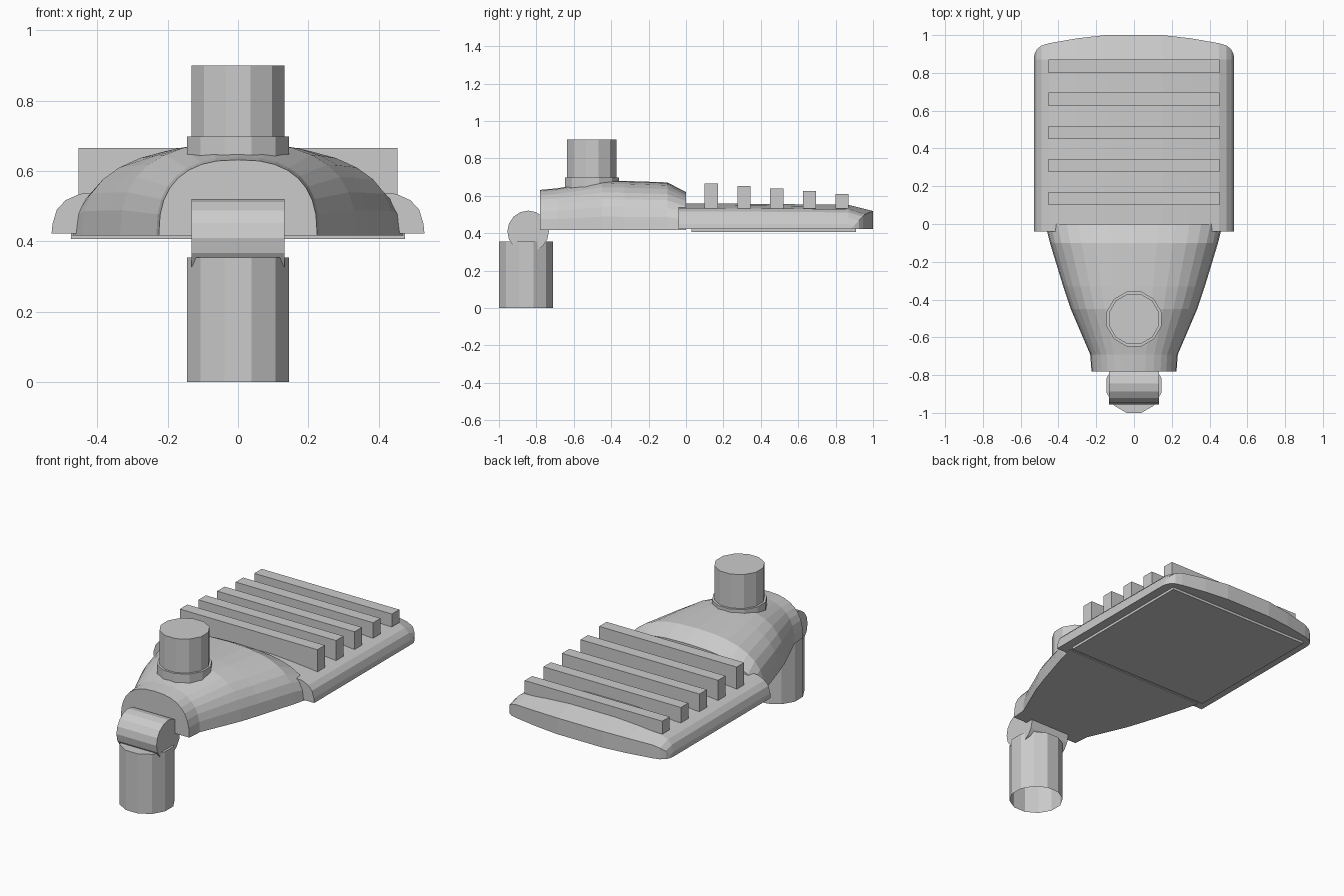
import bpy, bmesh, math
from mathutils import Matrix

if "Cube" in bpy.data.objects:
    bpy.data.objects.remove(bpy.data.objects["Cube"])

grey = bpy.data.materials.new("light_grey")
grey.diffuse_color = (0.6, 0.6, 0.6, 1)
grey.use_nodes = True
grey.node_tree.nodes["Principled BSDF"].inputs["Base Color"].default_value = grey.diffuse_color


def finish(name, bm):
    bmesh.ops.recalc_face_normals(bm, faces=bm.faces[:])
    mesh = bpy.data.meshes.new(name)
    bm.to_mesh(mesh)
    bm.free()
    mesh.materials.append(grey)
    ob = bpy.data.objects.new(name, mesh)
    bpy.context.collection.objects.link(ob)
    return ob


def box(name, x, y0, y1, z0, z1):
    bm = bmesh.new()
    m = Matrix.Translation((0, (y0 + y1) / 2, (z0 + z1) / 2)) @ Matrix.Diagonal((2 * x, y1 - y0, z1 - z0, 1))
    bmesh.ops.create_cube(bm, size=1, matrix=m)
    return finish(name, bm)


def cylinder(name, r, y, z0, z1, open_bottom=False):
    bm = bmesh.new()
    m = Matrix.Translation((0, y, (z0 + z1) / 2)) @ Matrix.Rotation(math.radians(15), 4, 'Z')
    bmesh.ops.create_cone(bm, cap_ends=True, segments=12, radius1=r, radius2=r, depth=z1 - z0, matrix=m)
    ob_faces = [f for f in bm.faces if len(f.verts) > 4 and f.calc_center_median().z < z0 + 0.01]
    if open_bottom:
        bmesh.ops.delete(bm, geom=ob_faces, context='FACES_ONLY')
    return finish(name, bm)


def loft(name, sections):
    """Each section is an arch of (x, y, z) points; the flat base is closed at the arch's foot height."""
    bm = bmesh.new()
    n = len(sections[0])
    size = 2 * n - 2
    rings = []
    for arch in sections:
        base = [(x, y, arch[0][2]) for x, y, z in arch[-2:0:-1]]
        rings.append([bm.verts.new(p) for p in arch + base])
    for a, b in zip(rings, rings[1:]):
        for i in range(size):
            j = (i + 1) % size
            bm.faces.new((a[i], a[j], b[j], b[i]))
    for ring in (rings[0], rings[-1]):
        for i in range(n - 1):
            loop = [i, i + 1, (size - i - 1) % size, (size - i) % size]
            bm.faces.new([ring[k] for k in dict.fromkeys(loop)])
    return finish(name, bm)


# Pole socket and swivel knuckle
cylinder("pole_socket", 0.15, -0.855, 0, 0.355, open_bottom=True)
bm = bmesh.new()
bmesh.ops.create_cone(bm, cap_ends=True, segments=16, radius1=0.111, radius2=0.111, depth=0.264,
                      matrix=Matrix.Translation((0, -0.844, 0.41)) @ Matrix.Rotation(math.pi / 2, 4, 'Y'))
finish("swivel_knuckle", bm)


# Tapered rear housing: superellipse arches of changing width and height
def arch(y, w, top, n=2.5, steps=16):
    pts = []
    for i in range(steps + 1):
        t = math.pi * i / steps
        c, s = math.cos(t), max(0, math.sin(t))
        pts.append((w * math.copysign(abs(c) ** (2 / n), c), y, 0.417 + (top - 0.417) * s ** (2 / n)))
    pts[-1] = (-w, y, 0.417)
    return pts


loft("rear_housing", [arch(*s) for s in (
    (-0.78, 0.225, 0.632), (-0.69, 0.232, 0.64), (-0.45, 0.335, 0.682),
    (-0.33, 0.375, 0.68), (-0.10, 0.445, 0.672), (0.0, 0.47, 0.62))])

# Flat lamp head with a bowed far end
half = [(0.53, 0.422), (0.527, 0.45), (0.515, 0.49), (0.49, 0.517), (0.45, 0.535), (0.3, 0.55), (0.15, 0.56)]
end_y = [0.88, 0.90, 0.925, 0.945, 0.957, 0.983, 1.0]
profile = half + [(-x, z) for x, z in reversed(half)]
ends = end_y + end_y[::-1]


def slab(y, h):
    return [(x, y, 0.422 + (z - 0.422) * h) for x, z in profile]


tip = [(x, y, 0.422 + (z - 0.422) * 0.7) for (x, z), y in zip(profile, ends)]
loft("lamp_head", [slab(-0.04, 1), slab(0.4, 0.98), slab(0.87, 0.94), tip])

# Lens plate underneath
box("lens_plate", 0.475, 0.03, 0.91, 0.407, 0.43)

# Cooling fins, getting lower toward the far end
for i, top in enumerate((0.665, 0.653, 0.638, 0.625, 0.61)):
    y = 0.10 + 0.175 * i
    box("cooling_fin_%d" % (i + 1), 0.453, y, y + 0.07, 0.533, top)

# Light sensor and its collar
cylinder("sensor_collar", 0.15, -0.503, 0.64, 0.698)
cylinder("light_sensor", 0.137, -0.503, 0.65, 0.90)
